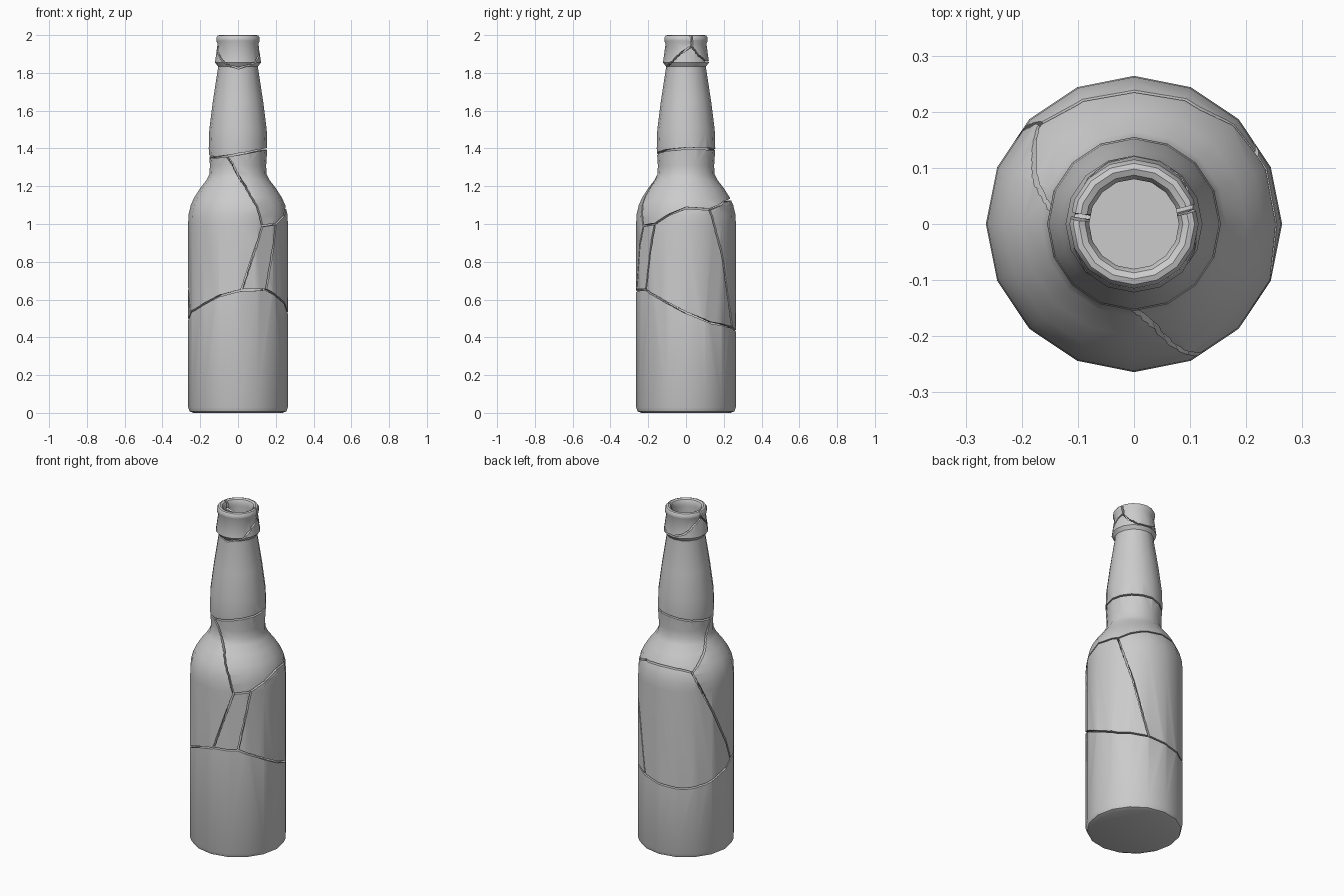
import bpy, bmesh
from math import sin, cos, radians, ceil

if "Cube" in bpy.data.objects:
    bpy.data.objects.remove(bpy.data.objects["Cube"])

SIDES = 16

# Closed wall profile (radius, height): outside going up, rounded lip, inside going down
OUTSIDE = [(0, 0), (.235, 0), (.256, .008), (.264, .03), (.264, 1.0), (.262, 1.05),
           (.25, 1.1), (.232, 1.14), (.2, 1.19), (.165, 1.235), (.151, 1.265),
           (.149, 1.31), (.155, 1.40), (.152, 1.5), (.133, 1.65), (.107, 1.82),
           (.107, 1.835), (.122, 1.855), (.108, 1.955), (.115, 1.97), (.115, 1.985), (.108, 1.997)]
INSIDE = [(.098, 2.0), (.087, 1.995), (.08, 1.983), (.08, 1.96), (.08, 1.82), (.106, 1.65),
          (.125, 1.5), (.127, 1.40), (.121, 1.31), (.123, 1.26), (.145, 1.215), (.175, 1.17),
          (.205, 1.12), (.225, 1.07), (.234, 1.0), (.234, .06), (.215, .035), (0, .035)]


def make_object(name, bm):
    bmesh.ops.recalc_face_normals(bm, faces=bm.faces)
    mesh = bpy.data.meshes.new(name)
    bm.to_mesh(mesh)
    bm.free()
    ob = bpy.data.objects.new(name, mesh)
    bpy.context.collection.objects.link(ob)
    return ob


def lathe(name, profile):
    bm = bmesh.new()
    rings = []
    for r, z in profile:
        if r == 0:
            rings.append([bm.verts.new((0, 0, z))] * SIDES)
        else:
            rings.append([bm.verts.new((r * cos(radians(i * 360 / SIDES)),
                                        r * sin(radians(i * 360 / SIDES)), z)) for i in range(SIDES)])
    for a, b in zip(rings, rings[1:]):
        for i in range(SIDES):
            j = (i + 1) % SIDES
            bm.faces.new(list(dict.fromkeys((a[i], a[j], b[j], b[i]))))
    return make_object(name, bm)


def crack_ribbon(path, closed, width):
    """Thin radial blade following (angle in degrees, height) points."""
    if closed:
        path = path + [(path[0][0] + 360, path[0][1])]
    dense = []
    for (t0, z0), (t1, z1) in zip(path, path[1:]):
        n = max(1, ceil(abs(t1 - t0) / (9 if closed else 4)))
        dense += [(t0 + (t1 - t0) * k / n, z0 + (z1 - z0) * k / n) for k in range(n)]
    if not closed:
        dense.append(path[-1])
    bm = bmesh.new()
    pairs = [[bm.verts.new((r * cos(radians(t)), r * sin(radians(t)), z)) for r in (.055, .30)]
             for t, z in dense]
    if closed:
        pairs.append(pairs[0])
    for a, b in zip(pairs, pairs[1:]):
        bm.faces.new((a[0], a[1], b[1], b[0]))
    ob = make_object("crack_cutter", bm)
    ob.hide_render = True
    mod = ob.modifiers.new("thickness", 'SOLIDIFY')
    mod.thickness = width
    mod.offset = 0
    return ob


# Crack lines: (closed loop?, width, points); front is -90 degrees
CRACKS = [
    # around the lower body
    (True, .009, [(-86, .65), (-55, .652), (-30, .60), (0, .53), (30, .477), (68, .452), (95, .43),
                  (123, .42), (150, .44), (180, .495), (194, .525), (220, .565), (248, .62)]),
    # around the bottom of the neck
    (True, .009, [(-113, 1.36), (-90, 1.37), (-45, 1.39), (0, 1.40), (90, 1.395), (135, 1.375),
                  (188, 1.357), (220, 1.353)]),
    # under the lip collar
    (True, .008, [(15, 1.94), (35, 1.89), (60, 1.86), (90, 1.86), (120, 1.88), (150, 1.93), (174, 1.96),
                  (210, 1.89), (240, 1.84), (270, 1.825), (300, 1.84), (318, 1.855), (345, 1.905)]),
    # shoulder, from the front round the right to the back left
    (False, .009, [(-60.5, .99), (-40, 1.0), (-20, 1.05), (0, 1.085), (30, 1.077), (60, 1.12),
                   (90, 1.13), (115, 1.125), (134, 1.108)]),
    # front crack, body to neck
    (False, .009, [(-86.3, .647), (-60.5, .99), (-66, 1.09), (-77.5, 1.2), (-101.7, 1.32), (-113.5, 1.362)]),
    # front sliver, right edge
    (False, .009, [(-55.3, .65), (-39.7, 1.002)]),
    # right back body
    (False, .009, [(68.3, .45), (49, .8), (29.7, 1.079)]),
    # left back, body to neck
    (False, .009, [(194.3, .523), (133, 1.11), (166, 1.24), (188.3, 1.359)]),
    # two splits through the lip
    (False, .012, [(15, 1.938), (17, 1.96), (12, 2.05)]),
    (False, .012, [(174, 1.958), (170, 1.975), (179, 2.05)]),
]

bottle = lathe("bottle", OUTSIDE + INSIDE)
for closed, width, path in CRACKS:
    cutter = crack_ribbon(path, closed, width)
    mod = bottle.modifiers.new("crack", 'BOOLEAN')
    mod.operation = 'DIFFERENCE'
    mod.solver = 'MANIFOLD'
    mod.object = cutter
    bpy.context.view_layer.objects.active = bottle
    bpy.ops.object.modifier_apply(modifier=mod.name)
    bpy.data.objects.remove(cutter)

# Split the cracked bottle into its separate shards and shade them
bpy.ops.object.select_all(action='DESELECT')
bottle.select_set(True)
bpy.context.view_layer.objects.active = bottle
bpy.ops.object.shade_smooth_by_angle(angle=radians(35))
bpy.ops.object.mode_set(mode='EDIT')
bpy.ops.mesh.select_all(action='SELECT')
bpy.ops.mesh.separate(type='LOOSE')
bpy.ops.object.mode_set(mode='OBJECT')
for ob in list(bpy.context.scene.objects):
    zs = [v.co.z for v in ob.data.vertices]
    if max(zs) - min(zs) < .05:      # crumbs
        bpy.data.objects.remove(ob)
shards = sorted(bpy.context.scene.objects, key=lambda o: sum(v.co.z for v in o.data.vertices) / len(o.data.vertices))
for i, ob in enumerate(shards):
    ob.name = f"bottle_shard_{i + 1}"
